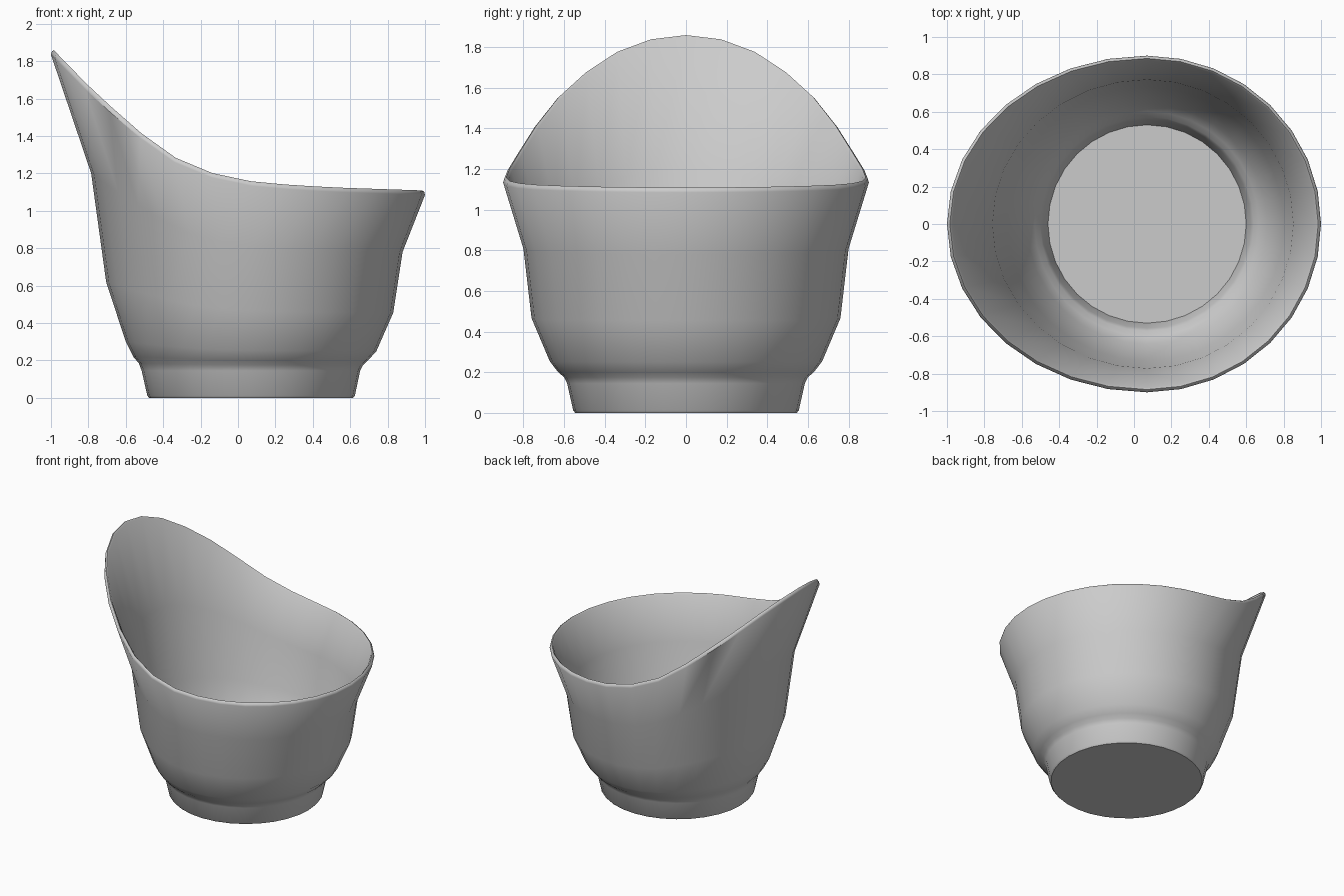
import bpy, bmesh, math

if "Cube" in bpy.data.objects:
    bpy.data.objects.remove(bpy.data.objects["Cube"])

N = 32          # sides around the bowl
CX = 0.07       # x of the widest line
WALL = 0.025

# rim lift: (cosine around the bowl, share of the way from low front to high back)
LIFT = [(-1, 1), (-.813, .73), (-.626, .49), (-.486, .325), (-.346, .2),
        (-.16, .105), (0, .065), (.2, .042), (.46, .022), (1, 0)]

# outer sections: left x, right x, half depth, left z, right z
OUTER = [(-.475, .615, .545, 0, 0),
         (-.485, .625, .555, .012, .012),
         (-.515, .653, .585, .145, .145),
         (-.53, .668, .60, .185, .175),
         (-.56, .695, .63, .22, .20),
         (-.60, .74, .67, .30, .25),
         (-.705, .83, .76, .62, .455),
         (-.785, .88, .80, 1.20, .78),
         (-1.0, 1.0, .90, 1.835, 1.085)]


def lift(c):
    for (c0, w0), (c1, w1) in zip(LIFT, LIFT[1:]):
        if c <= c1:
            return w0 + (w1 - w0) * (c - c0) / (c1 - c0)
    return 0


def inset(s, d, dz=0):
    return (s[0] + d, s[1] - d, s[2] - d, s[3] + dz, s[4] + dz)


def ring(bm, s):
    verts = []
    for i in range(N):
        a = 2 * math.pi * i / N
        c = round(math.cos(a), 6)
        reach = s[1] - CX if c > 0 else CX - s[0]
        verts.append(bm.verts.new((CX + reach * c, s[2] * math.sin(a),
                                   s[4] + lift(c) * (s[3] - s[4]))))
    return verts


# outside, rounded lip, then the inside back down to the floor
rim = OUTER[-1]
sections = OUTER + [inset(rim, .005, .017), inset(rim, .015, .024), inset(rim, .026, .012)]
sections += [inset(s, WALL + .003, .006) for s in reversed(OUTER[2:-1])]
sections.append(inset(OUTER[1], WALL, .02))

bm = bmesh.new()
rings = [ring(bm, s) for s in sections]
for lower, upper in zip(rings, rings[1:]):
    for i in range(N):
        j = (i + 1) % N
        bm.faces.new((lower[i], lower[j], upper[j], upper[i]))
bm.faces.new(list(reversed(rings[0])))
bm.faces.new(rings[-1])
bmesh.ops.recalc_face_normals(bm, faces=bm.faces)

mesh = bpy.data.meshes.new("scoop_bowl")
bm.to_mesh(mesh)
bm.free()
bowl = bpy.data.objects.new("scoop_bowl", mesh)
bpy.context.collection.objects.link(bowl)
bpy.context.view_layer.objects.active = bowl
bowl.select_set(True)
bpy.ops.object.shade_smooth_by_angle(angle=math.radians(40))
